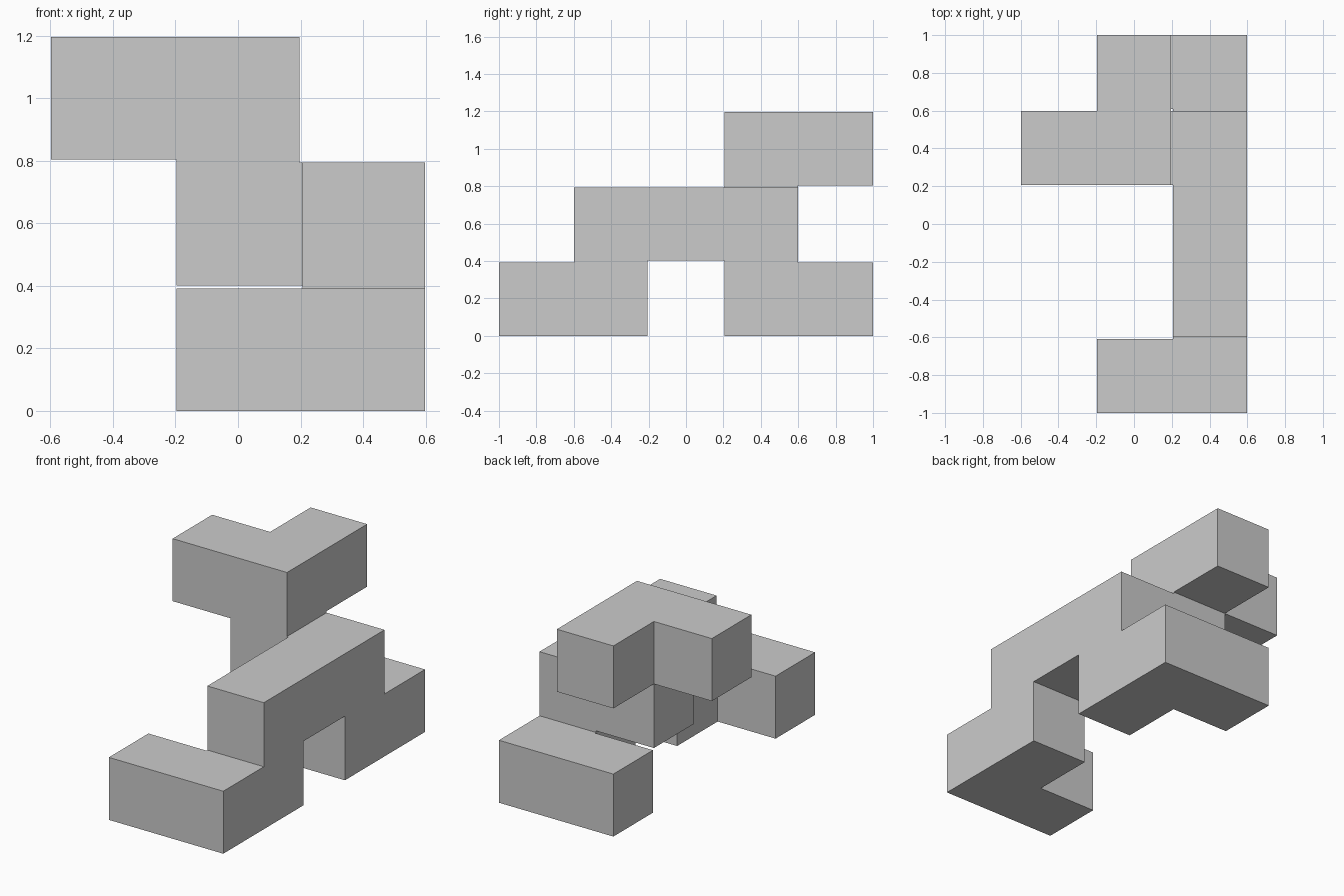
import bpy, bmesh
from itertools import product
from mathutils import Vector

if "Cube" in bpy.data.objects:
    bpy.data.objects.remove(bpy.data.objects["Cube"])

INSET = 0.005                    # every outer face sits slightly inside its cell
PITCH = (2 + 2 * INSET) / 5      # five cells span the 2 unit length
SIZE = (3, 5, 3)

# Cells as (x, y, z) grid positions
front_foot = [(1, 0, 0), (2, 0, 0), (2, 1, 0)]
bridge = [(2, y, 1) for y in (1, 2, 3)]
back_foot = [(2, 3, 0), (2, 4, 0), (1, 4, 0)]
column = [(1, 3, 1)]
top_angle = [(1, 3, 2), (0, 3, 2), (1, 4, 2)]
cells = set(front_foot + bridge + back_foot + column + top_angle)


def corner(cell, side):
    """Position of one inset corner of a cell."""
    p = [c * PITCH + (PITCH - INSET if s else INSET) for c, s in zip(cell, side)]
    return Vector((p[0] - SIZE[0] * PITCH / 2, p[1] - SIZE[1] * PITCH / 2, p[2] - INSET))


def ring(axis, end):
    """Four corner keys around one side of a cell."""
    out = []
    for a, b in ((0, 0), (1, 0), (1, 1), (0, 1)):
        side = [a, b]
        side.insert(axis, end)
        out.append(tuple(side))
    return out


bm = bmesh.new()
verts = {(c, s): bm.verts.new(corner(c, s))
         for c in sorted(cells) for s in product((0, 1), repeat=3)}

# Close free sides, join neighbouring cells with short necks
for cell in sorted(cells):
    for axis, end in product(range(3), (0, 1)):
        near = list(cell)
        near[axis] += 1 if end else -1
        near = tuple(near)
        a = [verts[cell, s] for s in ring(axis, end)]
        if near not in cells:
            bm.faces.new(a)
        elif end:
            b = [verts[near, s] for s in ring(axis, 0)]
            for i in range(4):
                j = (i + 1) % 4
                bm.faces.new((a[i], a[j], b[j], b[i]))

# Merge coplanar pieces into clean flat faces
bmesh.ops.recalc_face_normals(bm, faces=bm.faces)
bmesh.ops.dissolve_limit(bm, angle_limit=0.01, verts=bm.verts, edges=bm.edges)

mesh = bpy.data.meshes.new("block_chain")
bm.to_mesh(mesh)
bm.free()
bpy.context.collection.objects.link(bpy.data.objects.new("block_chain", mesh))
